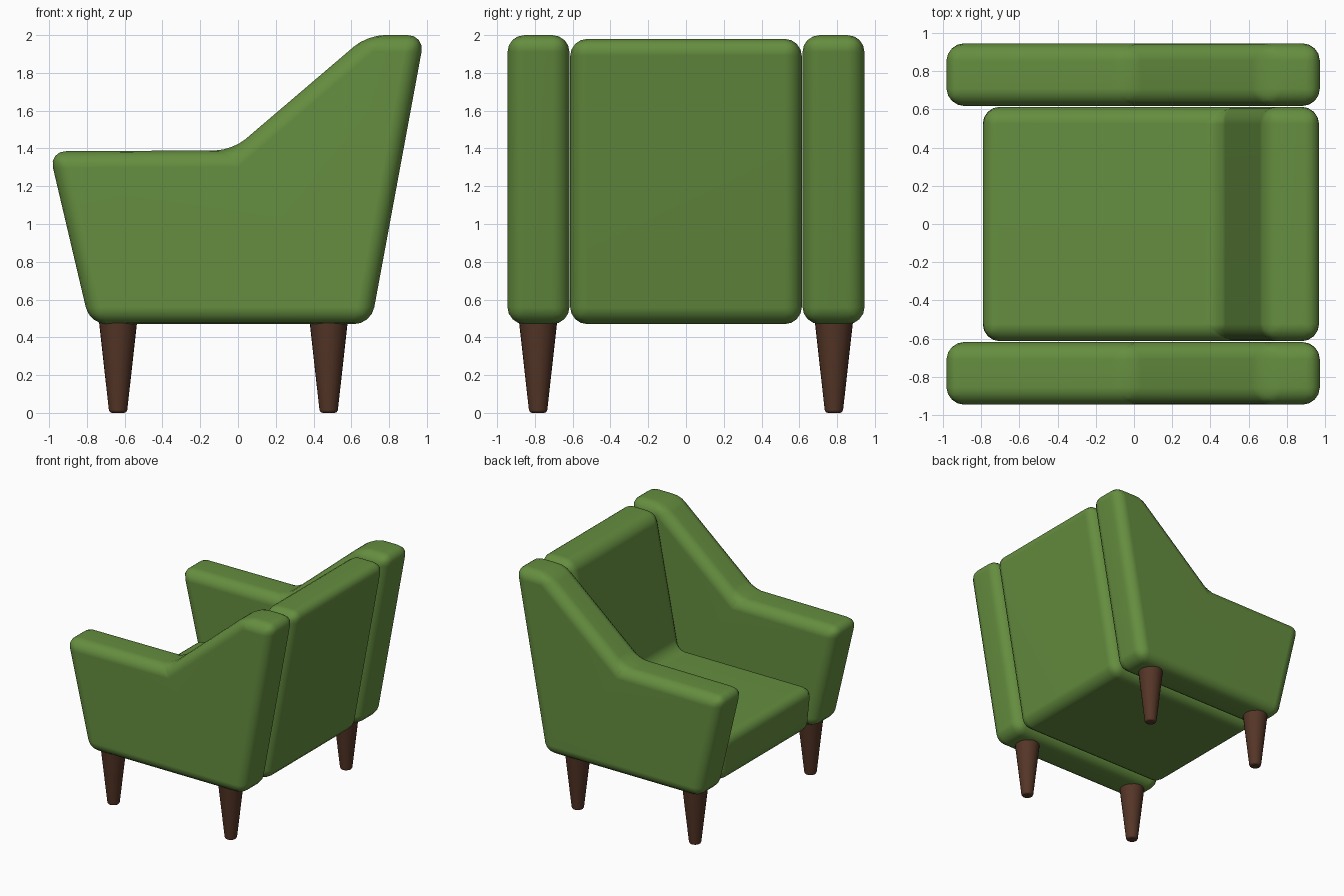
import bpy, bmesh
from mathutils import Matrix

if "Cube" in bpy.data.objects:
    bpy.data.objects.remove(bpy.data.objects["Cube"])


def material(name, rgb):
    m = bpy.data.materials.new(name)
    m.diffuse_color = (*rgb, 1)
    m.use_nodes = True
    m.node_tree.nodes["Principled BSDF"].inputs["Base Color"].default_value = m.diffuse_color
    return m


GREEN = material("green fabric", (0.13, 0.27, 0.05))
BROWN = material("dark wood", (0.09, 0.036, 0.02))


def finish(name, bm, mat, width, segments):
    bmesh.ops.recalc_face_normals(bm, faces=bm.faces)
    me = bpy.data.meshes.new(name)
    bm.to_mesh(me)
    bm.free()
    me.materials.append(mat)
    ob = bpy.data.objects.new(name, me)
    bpy.context.collection.objects.link(ob)
    for p in me.polygons:
        p.use_smooth = True
    bev = ob.modifiers.new("rounding", 'BEVEL')
    bev.width = width
    bev.segments = segments
    bev.limit_method = 'ANGLE'
    bev.angle_limit = 0.5
    ob.modifiers.new("normals", 'WEIGHTED_NORMAL').keep_sharp = True
    return ob


def cushion(name, profile, y0, y1):
    """Extrude an x-z profile along y and round all its edges."""
    bm = bmesh.new()
    face = bm.faces.new([bm.verts.new((x, y0, z)) for x, z in profile])
    ext = bmesh.ops.extrude_face_region(bm, geom=[face])
    verts = [g for g in ext["geom"] if isinstance(g, bmesh.types.BMVert)]
    bmesh.ops.translate(bm, verts=verts, vec=(0, y1 - y0, 0))
    return finish(name, bm, GREEN, 0.09, 4)


def leg(name, x, y):
    bm = bmesh.new()
    bmesh.ops.create_cone(bm, cap_ends=True, segments=24, radius1=0.047, radius2=0.103,
                          depth=0.5, matrix=Matrix.Translation((x, y, 0.25)))
    return finish(name, bm, BROWN, 0.015, 2)


# Side panels with sloping armrests
arm = [(-0.785, 0.47), (0.705, 0.47), (0.988, 2.0), (0.685, 2.0),
       (-0.03, 1.39), (-1.0, 1.385)]
cushion("left_arm", arm, -0.945, -0.617)
cushion("right_arm", arm, 0.617, 0.945)

# Seat and backrest in one piece
seat = [(-0.76, 0.47), (0.705, 0.47), (0.984, 1.98), (0.675, 1.98),
        (0.46, 0.86), (-0.80, 0.86)]
cushion("seat_and_back", seat, -0.613, 0.613)

# Tapered legs
for side, y in (("left", -0.783), ("right", 0.783)):
    leg(f"front_leg_{side}", -0.635, y)
    leg(f"back_leg_{side}", 0.48, y)
